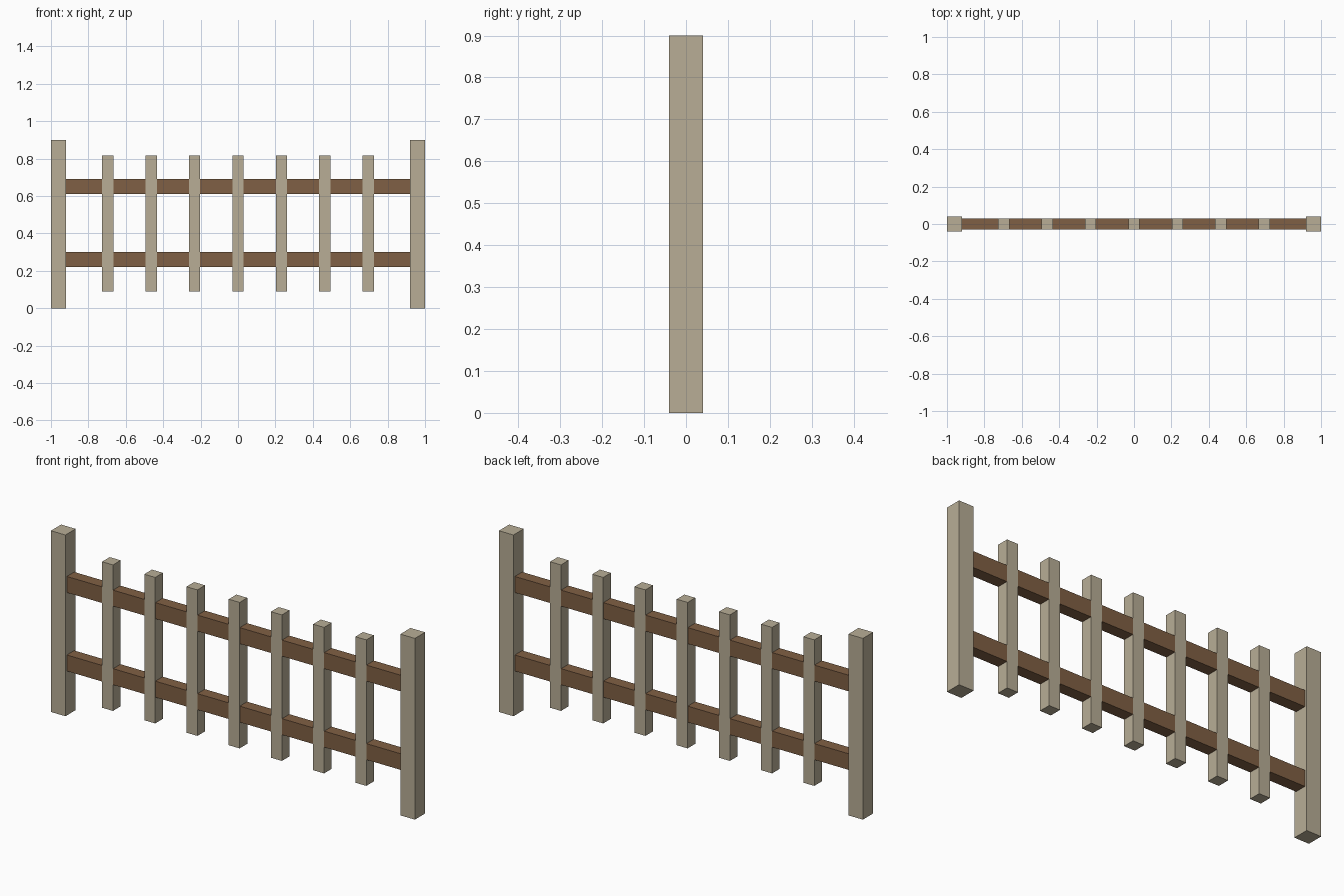
import bpy

default = bpy.data.objects.get("Cube")
if default:
    bpy.data.objects.remove(default, do_unlink=True)


def make_material(name, rgb):
    mat = bpy.data.materials.new(name)
    mat.use_nodes = True
    color = (*rgb, 1.0)
    mat.diffuse_color = color
    mat.node_tree.nodes["Principled BSDF"].inputs["Base Color"].default_value = color
    return mat


def add_box(name, center, size, mat):
    bpy.ops.mesh.primitive_cube_add(size=1, location=center)
    obj = bpy.context.object
    obj.name = name
    obj.scale = size
    bpy.ops.object.transform_apply(location=False, rotation=False, scale=True)
    obj.data.materials.append(mat)
    return obj


pale_wood = make_material("pale_wood", (0.48, 0.42, 0.305))
brown_wood = make_material("brown_wood", (0.216, 0.117, 0.058))

# End posts
for side, x in (("right", -0.96), ("left", 0.96)):
    add_box(f"{side}_post", (x, 0, 0.45), (0.08, 0.08, 0.9), pale_wood)

# Horizontal rails, tucked slightly into the posts
for level, z in (("lower", 0.26), ("upper", 0.65)):
    add_box(f"{level}_rail", (0, 0, z), (1.86, 0.058, 0.08), brown_wood)

# Evenly spaced pickets
PICKETS = 7
SPACING = 0.232
for i in range(PICKETS):
    x = (i - (PICKETS - 1) / 2) * SPACING
    add_box(f"picket_{i + 1}", (x, 0, 0.453), (0.06, 0.06, 0.725), pale_wood)
